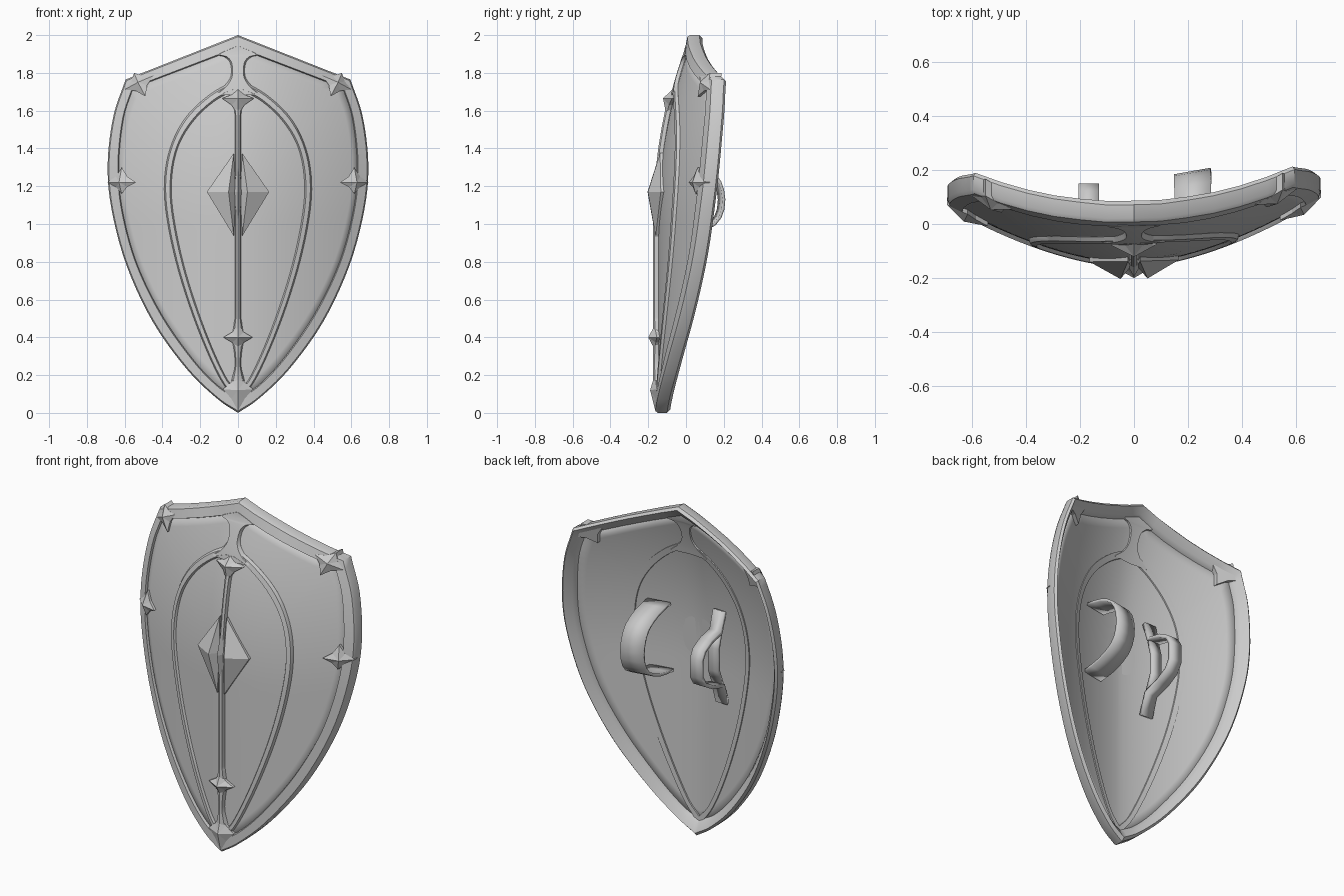
import bpy, bmesh, math
from mathutils import Vector

if "Cube" in bpy.data.objects:
    bpy.data.objects.remove(bpy.data.objects["Cube"])


def depth(x, z):
    """Curved, very slightly turned shield surface: y for a front-view point."""
    lean = 0.185 * max(0, min(z, 1.92) - 1) ** 2.1 + 0.2 * max(0, z - 1.92)
    return -0.15 + 0.447 * abs(x) ** 1.7 + 0.02 * x + lean


def build(name, verts, faces, smooth=None):
    me = bpy.data.meshes.new(name)
    me.from_pydata(verts, [], faces)
    bm = bmesh.new()
    bm.from_mesh(me)
    bmesh.ops.remove_doubles(bm, verts=bm.verts, dist=1e-5)
    bmesh.ops.recalc_face_normals(bm, faces=bm.faces)
    bm.to_mesh(me)
    bm.free()
    ob = bpy.data.objects.new(name, me)
    bpy.context.collection.objects.link(ob)
    if smooth:
        bpy.ops.object.select_all(action='DESELECT')
        ob.select_set(True)
        bpy.context.view_layer.objects.active = ob
        bpy.ops.object.shade_smooth_by_angle(angle=math.radians(smooth))
    return ob


def spline(pts, n=5):
    """Catmull-Rom curve through the points."""
    p = [Vector(q) for q in pts]
    p = [2 * p[0] - p[1]] + p + [2 * p[-1] - p[-2]]
    out = []
    for i in range(1, len(p) - 2):
        a, b, c, d = p[i - 1:i + 3]
        for k in range(n):
            t = k / n
            out.append(0.5 * (2 * b + (c - a) * t + (2 * a - 5 * b + 4 * c - d) * t * t
                              + (3 * b - a - 3 * c + d) * t ** 3))
    return out + [p[-2]]


def mirror_loop(half):
    """Close a right-hand half outline (top to bottom) with its mirror."""
    return half + [Vector((-p.x, p.y)) for p in reversed(half[1:-1])]


def loft(name, outer, inner, section, closed, smooth=35):
    """Sweep a (position across, depth offset) section between two edge lines."""
    m, n = len(section), len(outer)
    verts, faces = [], []
    for o, i in zip(outer, inner):
        for t, dy in section:
            q = o.lerp(i, t)
            verts.append((q.x, depth(q.x, q.y) + dy, q.y))
    for r in range(n if closed else n - 1):
        s = (r + 1) % n
        for k in range(m):
            l = (k + 1) % m
            faces.append((r * m + k, r * m + l, s * m + l, s * m + k))
    if not closed:
        faces += [tuple(range(m)), tuple(range((n - 1) * m, n * m))]
    return build(name, verts, faces, smooth)


def gem(name, poly, apex, height, back=0.016):
    """Faceted stud: polygon base following the surface, pulled to a point."""
    n = len(poly)
    verts = [(x, depth(x, z) - 0.012, z) for x, z in poly]
    verts += [(x, depth(x, z) + back, z) for x, z in poly]
    verts.append((apex[0], depth(*apex) - height, apex[1]))
    faces = [tuple(range(n, 2 * n))]
    for i in range(n):
        j = (i + 1) % n
        faces += [(i, j, 2 * n), (i, j, n + j, n + i)]
    return build(name, verts, faces)


def star(cx, cz, rx, up, down, angle=0.0, waist=0.56):
    """Four-pointed star with concave sides."""
    pts = []
    for k in range(8):
        a, s = k * math.pi / 4, 1 if k % 2 == 0 else waist
        x, z = rx * s * math.cos(a), s * math.sin(a)
        z *= up if z > 0 else down
        pts.append((cx + x * math.cos(angle) - z * math.sin(angle),
                    cz + x * math.sin(angle) + z * math.cos(angle)))
    return pts


# Outer and inner edges of the rim
top_out = [Vector((0, 2.0)).lerp(Vector((0.595, 1.765)), k / 6) for k in range(6)]
top_in = [Vector((0, 1.93)).lerp(Vector((0.555, 1.718)), k / 6) for k in range(6)]
side_out = spline([(0.595, 1.765), (0.66, 1.57), (0.69, 1.32), (0.67, 1.08), (0.59, 0.78),
                   (0.45, 0.48), (0.27, 0.23), (0.11, 0.075), (0, 0.0)])
side_in = spline([(0.555, 1.718), (0.605, 1.56), (0.63, 1.32), (0.614, 1.09), (0.538, 0.8),
                  (0.403, 0.52), (0.235, 0.28), (0.1, 0.14), (0, 0.085)])
outer = mirror_loop(top_out + side_out)
inner = mirror_loop(top_in + side_in)
loft("rim", outer, inner, [(0, 0), (0.12, -0.012), (0.9, -0.012), (1, 0.006),
                           (1, 0.024), (0.75, 0.045), (0.22, 0.068), (0, 0.05)], True)

# Curved panel: rings shrinking to the middle
edge = [o.lerp(i, 0.7) for o, i in zip(outer, inner)]
mid, rings, n = Vector((0, 1.1)), 14, len(edge)
verts, faces = [], []
for r in range(rings + 1):
    for e in edge:
        q = mid.lerp(e, r / rings)
        verts.append((q.x, depth(q.x, q.y) + 0.004, q.y))
for r in range(rings):
    for k in range(n):
        l = (k + 1) % n
        if r == 0:
            faces.append((0, n + l, n + k))
        else:
            faces.append((r * n + k, r * n + l, r * n + n + l, r * n + n + k))
panel = build("panel", verts, faces, 40)
sol = panel.modifiers.new("thickness", 'SOLIDIFY')
sol.thickness = 0.018
sol.offset = 1 if panel.data.polygons[n * 3].normal.y > 0 else -1

# Raised teardrop band
rib = [(0, 0.004), (0.2, -0.01), (0.8, -0.01), (1, 0.004), (0.9, 0.03), (0.1, 0.03)]
tear_out = spline([(0, 1.77), (0.15, 1.685), (0.28, 1.56), (0.36, 1.4), (0.39, 1.22),
                   (0.375, 1.02), (0.315, 0.75), (0.215, 0.45), (0.1, 0.19), (0, 0.05)])
tear_in = spline([(0, 1.715), (0.125, 1.65), (0.24, 1.54), (0.32, 1.4), (0.352, 1.22),
                  (0.337, 1.02), (0.275, 0.74), (0.175, 0.44), (0.07, 0.2), (0, 0.11)])
loft("teardrop_band", mirror_loop(tear_out), mirror_loop(tear_in), rib, True)


def strip(name, profile, section):
    """Upright strip given as (half width, height) points."""
    right = spline(profile, 4)
    return loft(name, right, [Vector((-p.x, p.y)) for p in right], section, False)


# Neck joining rim and teardrop, and the central spine
neck = [(0, 0.004), (0.1, -0.014), (0.5, -0.014), (0.9, -0.014), (1, 0.004),
        (0.9, 0.033), (0.5, 0.033), (0.1, 0.033)]
strip("neck", [(0.01, 1.94), (0.12, 1.9), (0.075, 1.886), (0.045, 1.86), (0.035, 1.815),
               (0.043, 1.77), (0.08, 1.725), (0.14, 1.682), (0.03, 1.712)], neck)
spine = [(0, 0.004), (0.15, -0.016), (0.5, -0.024), (0.85, -0.016), (1, 0.004),
         (0.8, 0.01), (0.2, 0.01)]
strip("spine", [(0.05, 1.68), (0.022, 1.62), (0.016, 1.5), (0.016, 1.0), (0.016, 0.55),
                (0.02, 0.48), (0.03, 0.4), (0.02, 0.32), (0.016, 0.25), (0.035, 0.17)], spine)

# Studs on the centre line
gem("upper_stud", star(0, 1.665, 0.085, 0.05, 0.09), (0, 1.665), 0.05)
gem("lower_stud", star(0, 0.4, 0.078, 0.07, 0.07), (0, 0.4), 0.05)
gem("tip_stud", star(0, 0.125, 0.08, 0.09, 0.115, waist=0.62), (0, 0.12), 0.04)
gem("boss_ridge", [(0, 1.37), (0.022, 1.17), (0, 0.94), (-0.022, 1.17)], (0, 1.17), 0.05)

# Mirrored studs: central boss halves, rim sides and shoulders
for s, side in ((1, "right"), (-1, "left")):
    flip = lambda pts: [(s * x, z) for x, z in pts]
    gem("boss_" + side, flip([(0.022, 1.375), (0.165, 1.17), (0.022, 0.935), (0.012, 1.17)]),
        (s * 0.05, 1.17), 0.06)
    gem("side_stud_" + side, flip(star(0.616, 1.22, 0.076, 0.08, 0.06)),
        (s * 0.63, 1.22), 0.04)
    gem("shoulder_stud_" + side, flip(star(0.525, 1.748, 0.085, 0.058, 0.08, -0.45)),
        (s * 0.53, 1.75), 0.04, 0.05)


def strap(name, path, x0, x1, thick, tilt=0.0):
    """Bent flat band on the back, path in (y, z)."""
    v, f = [], []
    for y, z in path:
        v += [(x0, y - tilt, z), (x1, y + tilt, z)]
    for i in range(len(path) - 1):
        f.append((2 * i, 2 * i + 1, 2 * i + 3, 2 * i + 2))
    ob = build(name, v, f, 30)
    m = ob.modifiers.new("thickness", 'SOLIDIFY')
    m.thickness = thick
    m.offset = 0
    return ob


# Arm strap and hand grip (with its backing plate) on the back
strap("arm_strap", spline([(-0.06, 1.335), (0.05, 1.31), (0.14, 1.26), (0.182, 1.18),
                           (0.184, 1.08), (0.14, 1.0), (0.03, 0.95), (-0.085, 0.935)], 2),
      0.15, 0.285, 0.016, 0.012)
strap("hand_grip", [(-0.075, 1.38), (-0.04, 1.27), (0.05, 1.25), (0.115, 1.215), (0.14, 1.17),
                    (0.14, 1.07), (0.11, 1.02), (0.04, 0.98), (-0.06, 0.95), (-0.1, 0.83)],
      -0.205, -0.13, 0.022)
strap("grip_plate", [(-0.04, 1.26), (-0.02, 1.18), (-0.02, 1.05), (-0.06, 0.95)],
      -0.2, -0.135, 0.02)
